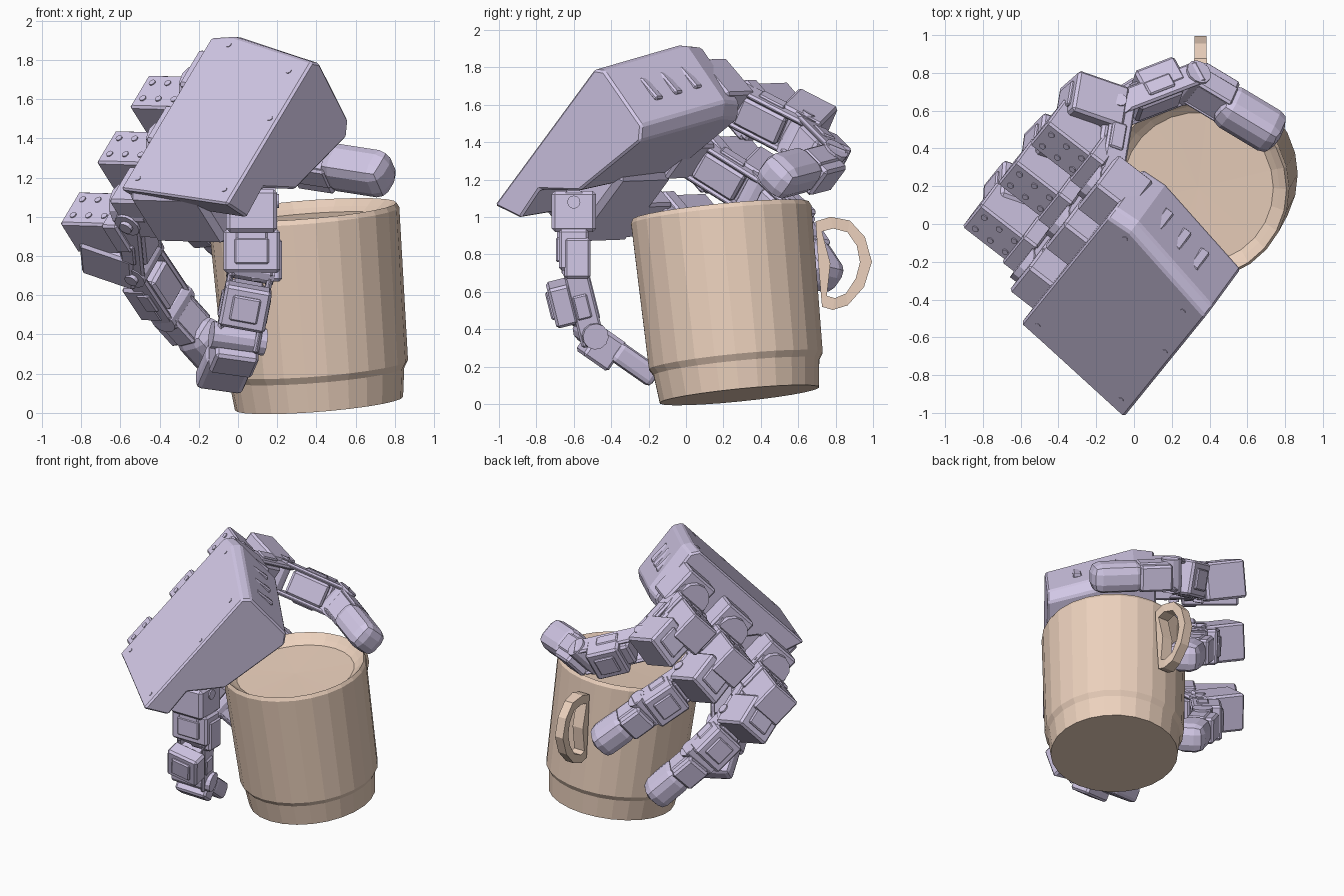
import bpy, bmesh, math
from mathutils import Vector, Matrix

if "Cube" in bpy.data.objects:
    bpy.data.objects.remove(bpy.data.objects["Cube"])

def material(name, rgb):
    m = bpy.data.materials.new(name)
    m.diffuse_color = (*rgb, 1)
    m.use_nodes = True
    m.node_tree.nodes["Principled BSDF"].inputs["Base Color"].default_value = m.diffuse_color
    return m

LILAC = material("lilac_plastic", (0.65, 0.58, 0.80))
TAN = material("tan_ceramic", (0.84, 0.64, 0.51))

def finish(bm, name, mat):
    bmesh.ops.recalc_face_normals(bm, faces=bm.faces)
    me = bpy.data.meshes.new(name)
    bm.to_mesh(me)
    bm.free()
    me.materials.append(mat)
    ob = bpy.data.objects.new(name, me)
    bpy.context.collection.objects.link(ob)
    return ob

# Hand frame: U along the knuckle row, W across the back, P out of the palm
ORIGIN = Vector((-0.05, -1.0, 1.04))
U = Vector((0.43, 0.53, 0.72)).normalized()
V = Vector((0.75, -0.65, -0.08))
V = (V - U * V.dot(U)).normalized()
W, P = -V, U.cross(V)

def at(u, w, p):
    return ORIGIN + U * u + W * w + P * p

def frame(pos, x, y, z):
    m = Matrix((x, y, z)).transposed().to_4x4()
    m.translation = pos
    return m

def box(bm, m, size, bevel=0.015, seg=1):
    r = bmesh.ops.create_cube(bm, size=1, matrix=m @ Matrix.Diagonal((*size, 1)))
    edges = list({e for v in r["verts"] for e in v.link_edges})
    bmesh.ops.bevel(bm, geom=edges, offset=bevel, segments=seg, profile=0.5, affect='EDGES')

def pin(bm, m, radius, length, axis='Z'):
    rot = Matrix.Rotation(math.pi / 2, 4, 'Y') if axis == 'X' else Matrix()
    bmesh.ops.create_cone(bm, cap_ends=True, segments=12, radius1=radius, radius2=radius,
                          depth=length, matrix=m @ rot)

def segment_frame(a, b, side):
    z = (b - a).normalized()
    x = (side - z * side.dot(z)).normalized()
    return frame(a, x, x.cross(z), z), (b - a).length

def shift(x, y, z):
    return Matrix.Translation((x, y, z))

def link(bm, a, b, side, width=0.2, servo_t=0.5, servo=(0.26, 0.2, 0.24), servo_out=0.1):
    """Fork plates, housing, joint pin and an outer servo block."""
    m, n = segment_frame(a, b, side)
    pin(bm, m, 0.07, width + 0.04, 'X')
    pin(bm, m, 0.035, width + 0.08, 'X')
    for s in (-1, 1):
        box(bm, m @ shift(s * width / 2, 0, n / 2), (0.03, 0.13, n + 0.1), 0.012)
        box(bm, m @ shift(s * (width / 2 + 0.012), 0.01, n * 0.55), (0.03, 0.08, n * 0.35), 0.008)
    box(bm, m @ shift(0, 0.01, n * 0.52), (width * 0.85, 0.16, n * 0.6))
    sm = m @ shift(0, servo_out, n * servo_t)
    box(bm, sm, servo)
    box(bm, sm @ shift(0, servo[1] / 2, 0), (servo[0] * 0.6, 0.03, servo[2] * 0.6), 0.008)

def fingertip(bm, a, b, side, width=0.20, thick=0.22, round_=0.065):
    """Joint, neck and a rounded pad."""
    m, n = segment_frame(a, b, side)
    pin(bm, m, 0.07, width + 0.03, 'X')
    for s in (-1, 1):
        box(bm, m @ shift(s * 0.085, 0, n * 0.2), (0.03, 0.13, n * 0.45), 0.012)
    box(bm, m @ shift(0, 0.03, n * 0.22), (width * 0.9, 0.18, n * 0.4))
    box(bm, m @ shift(0, 0, n * 0.67), (width, thick, n * 0.66), round_, 2)

# Palm shell: side profile in (u, p) swept across the width, longer on the knuckle side
bm = bmesh.new()
profile = [(0.0, -0.035), (1.0, -0.035), (1.04, 0.02), (1.0, 0.40), (0.93, 0.45), (0.45, 0.33),
           (0.27, 0.13), (0.07, 0.14)]
stations = [(-0.01, 1.0, 0.0), (0.58, 1.09, 0.07), (0.725, 1.06, 0.085)]
rows = [[bm.verts.new(at(u * k + o, w, p)) for u, p in profile] for w, k, o in stations]
for r, q in zip(rows, rows[1:]):
    for i in range(8):
        j = (i + 1) % 8
        bm.faces.new((r[i], r[j], q[j], q[i]))
bm.faces.new(rows[0])
bm.faces.new(rows[-1][::-1])
bmesh.ops.recalc_face_normals(bm, faces=bm.faces)
sharp = [e for e in bm.edges if e.calc_face_angle(0) > 0.5]
bmesh.ops.bevel(bm, geom=sharp, offset=0.012, segments=1, affect='EDGES')
# Heel of the palm and end-plate ribs
box(bm, frame(at(0.32, 0.47, 0.18), U, W, P), (0.50, 0.46, 0.36), 0.03)
for w in (0.2, 0.34, 0.48):
    box(bm, frame(at(1.02 + 0.26 * w, w, 0.2), U, W, P), (0.03, 0.06, 0.16), 0.01)
for u, w in ((0.1, 0.06), (0.16, 0.65), (0.6, 0.04), (0.93, 0.1), (1.1, 0.58)):
    pin(bm, frame(at(u, w, -0.035), U, W, P), 0.015, 0.008)
finish(bm, "palm", LILAC)

# Three fingers: joint positions as (u, w, p)
fingers = {
    "upper_finger": [(1.03, 0.84, 0.25), (1.12, 1.02, 0.64), (1.26, 0.80, 1.0), (1.26, 0.25, 1.09)],
    "middle_finger": [(0.64, 0.84, 0.25), (0.69, 1.02, 0.64), (0.75, 0.98, 0.98), (0.77, 0.86, 1.40)],
    "lower_finger": [(0.21, 0.84, 0.25), (0.21, 1.02, 0.64), (0.22, 1.02, 0.99), (0.21, 0.90, 1.42)],
}
for name, joints in fingers.items():
    bm = bmesh.new()
    u = joints[0][0]
    # Knuckle mount and screwed motor box
    box(bm, frame(at(u + 0.02, 0.76, 0.22), U, W, P), (0.25, 0.24, 0.28))
    pin(bm, frame(at(u, 0.82, 0.22), U, P, -W), 0.11, 0.2)
    motor = frame(at(u, 1.09, 0.36), U, W, P)
    box(bm, motor, (0.23, 0.38, 0.22), 0.012)
    box(bm, motor @ shift(0, -0.14, -0.02), (0.27, 0.1, 0.2), 0.012)
    for i in (-1, 1):
        for j in (-1, 0, 1):
            pin(bm, motor @ shift(i * 0.055, 0.03 + j * 0.1, -0.11), 0.018, 0.012)
    a, b, c, d = [at(*j) for j in joints]
    link(bm, a, b, U, servo_t=0.95, servo=(0.26, 0.30, 0.24), servo_out=0.14)
    link(bm, b, c, U, servo_t=0.62, servo=(0.24, 0.15, 0.24), servo_out=0.06)
    fingertip(bm, c, d, U)
    finish(bm, name, LILAC)

# Thumb hanging from the lower corner of the palm
bm = bmesh.new()
side = Vector((-1, 0, 0))
t = [Vector(p) for p in ((0.07, -0.6, 1.08), (0.07, -0.6, 0.74), (0.0, -0.51, 0.38), (-0.1, -0.18, 0.15))]
box(bm, Matrix.Translation((0.07, -0.6, 1.03)), (0.26, 0.24, 0.22), 0.02)
link(bm, t[0], t[1], side, servo_t=0.75, servo=(0.29, 0.16, 0.22), servo_out=0.0)
link(bm, t[1], t[2], side, servo_t=0.48, servo=(0.24, 0.12, 0.22), servo_out=0.11)
box(bm, Matrix.Translation((0.14, -0.58, 0.78)), (0.17, 0.14, 0.22))
fingertip(bm, t[2], t[3], side, width=0.25, thick=0.12, round_=0.03)
finish(bm, "thumb", LILAC)

# Tilted faceted mug, turned from a half profile
bm = bmesh.new()
axis = Vector((-0.08, -0.1, 1)).normalized()
tilt = Vector((0, 0, 1)).rotation_difference(axis).to_matrix().to_4x4()
tilt.translation = (0.413, 0.285, 0.048)
half = [(0, 0), (0.43, 0), (0.448, 0.15), (0.47, 0.185), (0.488, 0.97), (0.475, 0.995),
        (0.435, 0.96), (0.40, 0.935), (0, 0.93)]
vs = [bm.verts.new((r, 0, z)) for r, z in half]
es = [bm.edges.new(p) for p in zip(vs, vs[1:])]
bmesh.ops.spin(bm, geom=vs + es, cent=(0, 0, 0), axis=(0, 0, 1), angle=math.tau, steps=26)
bmesh.ops.remove_doubles(bm, verts=bm.verts, dist=0.0005)
bmesh.ops.transform(bm, matrix=tilt, verts=bm.verts)
finish(bm, "mug", TAN)

# Mug handle: closed loop in (y, z) with a square section
bm = bmesh.new()
loop = [(0.71, 0.95), (0.78, 0.97), (0.87, 0.95), (0.935, 0.87), (0.962, 0.76), (0.93, 0.65),
        (0.86, 0.56), (0.79, 0.535), (0.74, 0.55), (0.74, 0.75)]
cy, cz = 0.83, 0.755
rings = []
for y, z in loop:
    d = Vector((y - cy, z - cz)).normalized() * 0.032
    h = 0.033 if y > 0.8 else 0.042
    rings.append([bm.verts.new((0.352 + sx * h, y + s * d.x, z + s * d.y))
                  for sx, s in ((-1, -1), (1, -1), (1, 1), (-1, 1))])
for r, q in zip(rings, rings[1:] + rings[:1]):
    for i in range(4):
        j = (i + 1) % 4
        bm.faces.new((r[i], r[j], q[j], q[i]))
finish(bm, "mug_handle", TAN)
